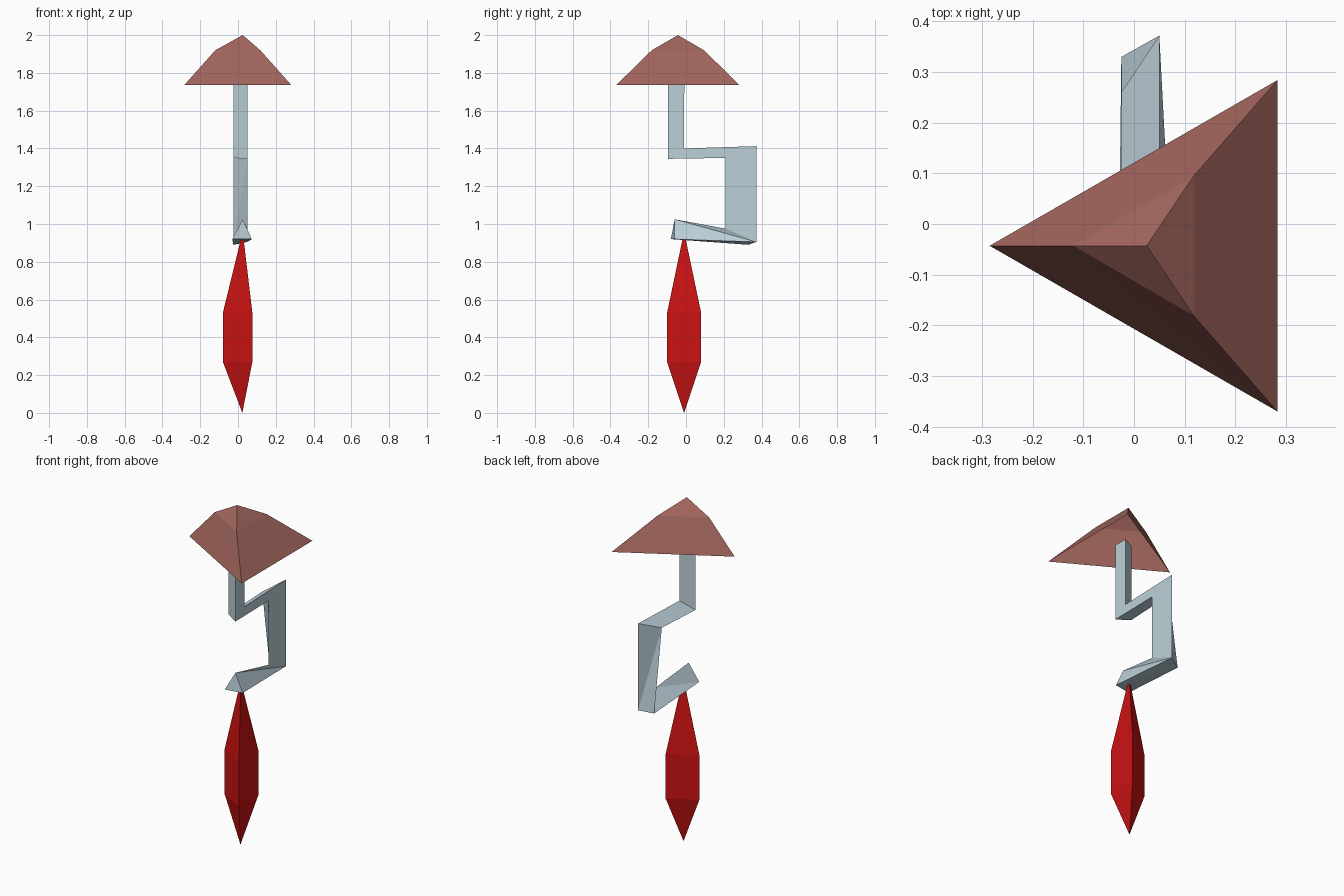
import bpy, bmesh

if "Cube" in bpy.data.objects:
    bpy.data.objects.remove(bpy.data.objects["Cube"])


def material(name, rgb):
    m = bpy.data.materials.new(name)
    m.diffuse_color = (*rgb, 1)
    m.use_nodes = True
    m.node_tree.nodes["Principled BSDF"].inputs["Base Color"].default_value = m.diffuse_color
    return m


def loft(name, rings, mat, start=None, end=None, caps=True):
    """Skin triangular rings; optionally close them with tip points or flat caps."""
    bm = bmesh.new()
    loops = [[bm.verts.new(p) for p in ring] for ring in rings]
    for lo, hi in zip(loops, loops[1:]):
        for i in range(3):
            j = (i + 1) % 3
            bm.faces.new((lo[i], lo[j], hi[j]))
            bm.faces.new((lo[i], hi[j], hi[i]))
    for loop, tip in ((loops[0], start), (loops[-1], end)):
        if tip:
            t = bm.verts.new(tip)
            for i in range(3):
                bm.faces.new((loop[i], loop[(i + 1) % 3], t))
        elif caps:
            bm.faces.new(loop)
    bmesh.ops.recalc_face_normals(bm, faces=bm.faces)
    me = bpy.data.meshes.new(name)
    bm.to_mesh(me)
    bm.free()
    me.materials.append(mat)
    ob = bpy.data.objects.new(name, me)
    bpy.context.collection.objects.link(ob)
    return ob


def tri(x0, x1, y, half, z):
    """Horizontal triangle: one corner at x0, two at x1."""
    return [(x0, y, z), (x1, y + half, z), (x1, y - half, z)]


canopy_mat = material("dusty_red", (0.36, 0.13, 0.11))
metal_mat = material("pale_steel", (0.50, 0.63, 0.69))
red_mat = material("bright_red", (0.60, 0.006, 0.006))

# Hollow three-sided canopy, open underneath
loft("canopy",
     [tri(-0.285, 0.283, -0.043, 0.327, 1.735),
      tri(-0.12, 0.118, -0.043, 0.138, 1.92)],
     canopy_mat, end=(0.025, -0.043, 2.0), caps=False)

# Bent triangular rod: stem, shelf, drop and hook
loft("bent_rod",
     [tri(-0.025, 0.05, -0.052, 0.043, 1.80),
      [(-0.025, -0.052, 1.35), (0.05, -0.01, 1.40), (0.05, -0.095, 1.345)],
      [(-0.025, 0.26, 1.365), (0.05, 0.372, 1.412), (0.05, 0.21, 1.35)],
      [(-0.025, 0.33, 0.89), (0.05, 0.372, 0.905), (0.05, 0.21, 0.975)],
      [(-0.03, -0.08, 0.92), (0.073, -0.062, 0.92), (0.025, -0.06, 1.025)]],
     metal_mat)

# Spindle-shaped pendant below the hook
loft("pendant",
     [tri(-0.08, 0.076, -0.01, 0.09, 0.27),
      tri(-0.08, 0.076, -0.01, 0.09, 0.53)],
     red_mat, start=(0.023, -0.01, 0.0), end=(0.025, -0.01, 0.96))
